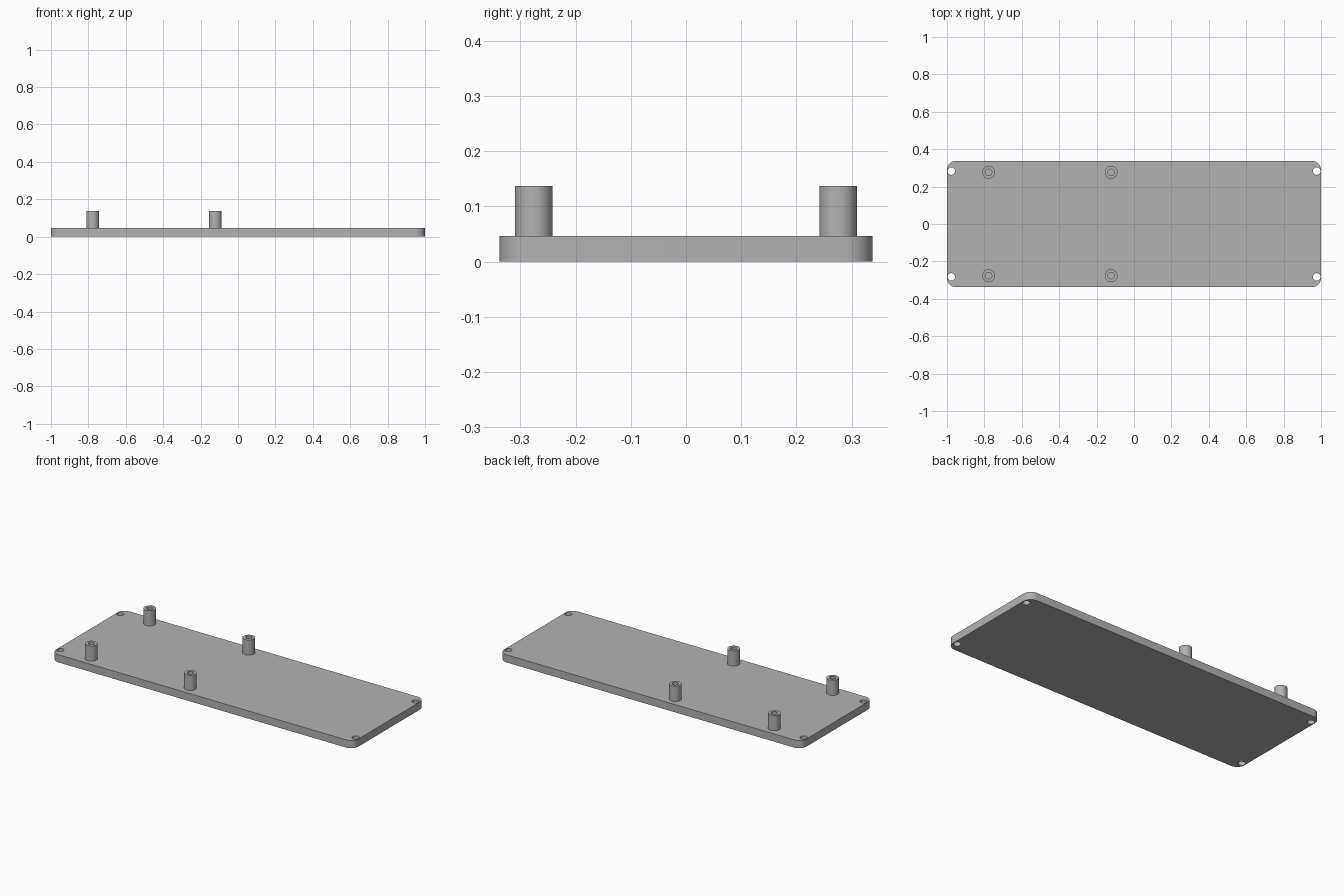
import bpy, bmesh
from math import cos, sin, pi, radians

default = bpy.data.objects.get("Cube")
if default:
    bpy.data.objects.remove(default, do_unlink=True)

# Main dimensions
HALF_X, HALF_Y, THICK, CORNER = 1.0, 0.338, 0.046, 0.05
HOLE_X, HOLE_Y, HOLE_R = 0.977, 0.283, 0.02
POST_Y, POST_R, BORE_R, POST_TOP = 0.276, 0.034, 0.017, 0.137
SIGNS = [(1, 1), (-1, 1), (-1, -1), (1, -1)]

grey = bpy.data.materials.new("plain grey")
grey.use_nodes = True
colour = (0.45, 0.45, 0.45, 1)
grey.diffuse_color = colour
grey.node_tree.nodes["Principled BSDF"].inputs["Base Color"].default_value = colour


def arc(cx, cy, r, start, sweep, steps):
    return [(cx + r * cos(start + sweep * i / steps),
             cy + r * sin(start + sweep * i / steps)) for i in range(steps + 1)]


def finish(bm, name, location=(0, 0, 0)):
    bmesh.ops.recalc_face_normals(bm, faces=bm.faces)
    mesh = bpy.data.meshes.new(name)
    bm.to_mesh(mesh)
    bm.free()
    mesh.materials.append(grey)
    obj = bpy.data.objects.new(name, mesh)
    obj.location = location
    bpy.context.collection.objects.link(obj)
    bpy.ops.object.select_all(action='DESELECT')
    obj.select_set(True)
    bpy.context.view_layer.objects.active = obj
    bpy.ops.object.shade_smooth_by_angle(angle=radians(30))


# Rounded base plate with a through hole in each corner
outline = []
for i, (sx, sy) in enumerate(SIGNS):
    outline += arc(sx * (HALF_X - CORNER), sy * (HALF_Y - CORNER), CORNER, i * pi / 2, pi / 2, 12)
loops = [outline]
for sx, sy in SIGNS:
    loops.append(arc(sx * HOLE_X, sy * HOLE_Y, HOLE_R, 0, 2 * pi, 32)[:-1])

bm = bmesh.new()
edges = []
for loop in loops:
    verts = [bm.verts.new((x, y, 0)) for x, y in loop]
    edges += [bm.edges.new((v, verts[i - 1])) for i, v in enumerate(verts)]
bmesh.ops.triangle_fill(bm, edges=edges, use_beauty=True, use_dissolve=False)
extruded = bmesh.ops.extrude_face_region(bm, geom=bm.faces[:], use_keep_orig=True)
top = [g for g in extruded["geom"] if isinstance(g, bmesh.types.BMVert)]
bmesh.ops.translate(bm, verts=top, vec=(0, 0, THICK))
finish(bm, "base_plate")


# Hollow standoff posts, turned from a profile with a blind bore
def standoff(name, x, y):
    profile = [(POST_R, THICK), (POST_R, POST_TOP), (BORE_R, POST_TOP), (BORE_R, THICK + 0.001), (0, THICK + 0.001)]
    bm = bmesh.new()
    verts = [bm.verts.new((r, 0, z)) for r, z in profile]
    edges = [bm.edges.new(pair) for pair in zip(verts, verts[1:])]
    bmesh.ops.spin(bm, geom=verts + edges, cent=(0, 0, 0), axis=(0, 0, 1),
                   angle=2 * pi, steps=48, use_merge=True)
    bmesh.ops.remove_doubles(bm, verts=bm.verts, dist=0.0001)
    finish(bm, name, (x, y, 0))


for end, x in (("outer", -0.777), ("inner", -0.122)):
    for side, y in (("front", -POST_Y), ("back", POST_Y)):
        standoff(f"{end}_{side}_post", x, y)
